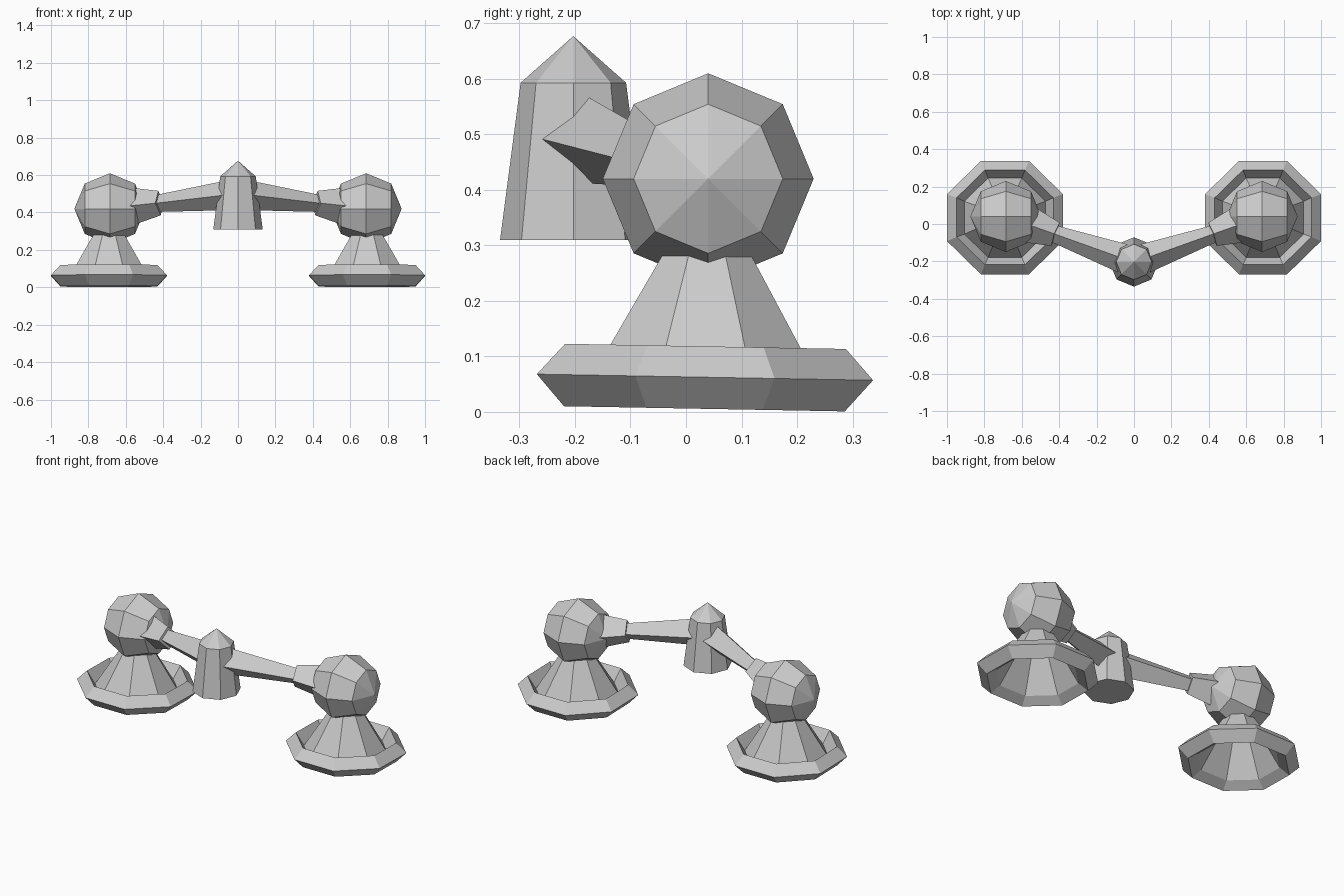
import bpy, bmesh, math
from mathutils import Matrix, Vector

if "Cube" in bpy.data.objects:
    bpy.data.objects.remove(bpy.data.objects["Cube"])

grey = bpy.data.materials.new("light_grey")
grey.diffuse_color = (0.6, 0.6, 0.6, 1)
grey.use_nodes = True
grey.node_tree.nodes["Principled BSDF"].inputs["Base Color"].default_value = grey.diffuse_color


def lathe(name, profile, sides, matrix, turn=0.0):
    """Flat-shaded solid of revolution about local z; radius 0 makes a pole."""
    bm = bmesh.new()
    rings = []
    for r, z in profile:
        if r == 0:
            rings.append([bm.verts.new((0, 0, z))])
        else:
            rings.append([bm.verts.new((r * math.cos(turn + i * math.tau / sides),
                                        r * math.sin(turn + i * math.tau / sides), z))
                          for i in range(sides)])
    for a, b in zip(rings, rings[1:]):
        for i in range(sides):
            j = (i + 1) % sides
            quad = [a[i % len(a)], a[j % len(a)], b[j % len(b)], b[i % len(b)]]
            bm.faces.new(list(dict.fromkeys(quad)))
    # flat caps on open ends
    for ring in (rings[0], rings[-1]):
        if len(ring) > 1:
            bm.faces.new(ring)
    bm.transform(matrix)
    bmesh.ops.recalc_face_normals(bm, faces=bm.faces[:])
    mesh = bpy.data.meshes.new(name)
    bm.to_mesh(mesh)
    bm.free()
    mesh.materials.append(grey)
    ob = bpy.data.objects.new(name, mesh)
    bpy.context.collection.objects.link(ob)
    return ob


# central post with pointed tip
lathe("post", [(0.132, 0.31), (0.095, 0.593), (0, 0.677)], 8,
      Matrix.Translation((0, -0.203, 0)))

k = 1 / math.cos(math.pi / 8)  # flat-to-corner factor of an octagon
# thin bell: hollow inside first, then rim, dish and neck outside
foot_profile = [(0.062 * k, 0.298), (0.205 * k, 0.041), (0.253 * k, 0.0055),
                (0.303 * k, 0.0625), (0.253 * k, 0.118), (0.212 * k, 0.045),
                (0.07 * k, 0.3)]
ball_profile = [(0.19 * math.sin(i * math.pi / 4) if 0 < i < 4 else 0,
                 -0.19 * math.cos(i * math.pi / 4)) for i in range(5)]

for side, label in ((-1, "left"), (1, "right")):
    # dished foot with conical neck, hollow underneath, tipped slightly back
    foot = lathe(label + "_foot", foot_profile + foot_profile[:1], 8,
                 Matrix.Translation((side * 0.69, 0.033, 0))
                 @ Matrix.Rotation(math.radians(-1.05), 4, 'X')
                 @ Matrix.Diagonal((1.023, 1, 1, 1)), math.pi / 8)
    # close the bell: weld the repeated ring and drop its two caps
    bm = bmesh.new()
    bm.from_mesh(foot.data)
    bmesh.ops.delete(bm, geom=[f for f in bm.faces if len(f.verts) == 8], context='FACES_ONLY')
    bmesh.ops.remove_doubles(bm, verts=bm.verts[:], dist=1e-5)
    bmesh.ops.recalc_face_normals(bm, faces=bm.faces[:])
    bm.to_mesh(foot.data)
    bm.free()

    # ball with its poles on the x axis
    ball = Vector((side * 0.685, 0.04, 0.42))
    lathe(label + "_ball", ball_profile, 8,
          Matrix.Translation(ball) @ Matrix.Rotation(math.pi / 2, 4, 'Y'))

    # frame running from the post out to the ball
    start = Vector((0, -0.205, 0.498))
    axis = (ball - start).normalized()
    across = axis.cross(Vector((0, 0, 1))).normalized()
    frame = Matrix((across, axis.cross(across), axis)).transposed().to_4x4()
    frame = Matrix.Translation(start) @ frame
    stretch = (ball - start).length / 0.685  # length along the arm per unit of x

    # tapered diamond arm and flared socket
    lathe(label + "_arm", [(0.08, 0.05 * stretch), (0.044, 0.45 * stretch)], 4, frame)
    lathe(label + "_socket", [(0.066, 0.42 * stretch), (0.102, 0.575 * stretch)], 4, frame)
